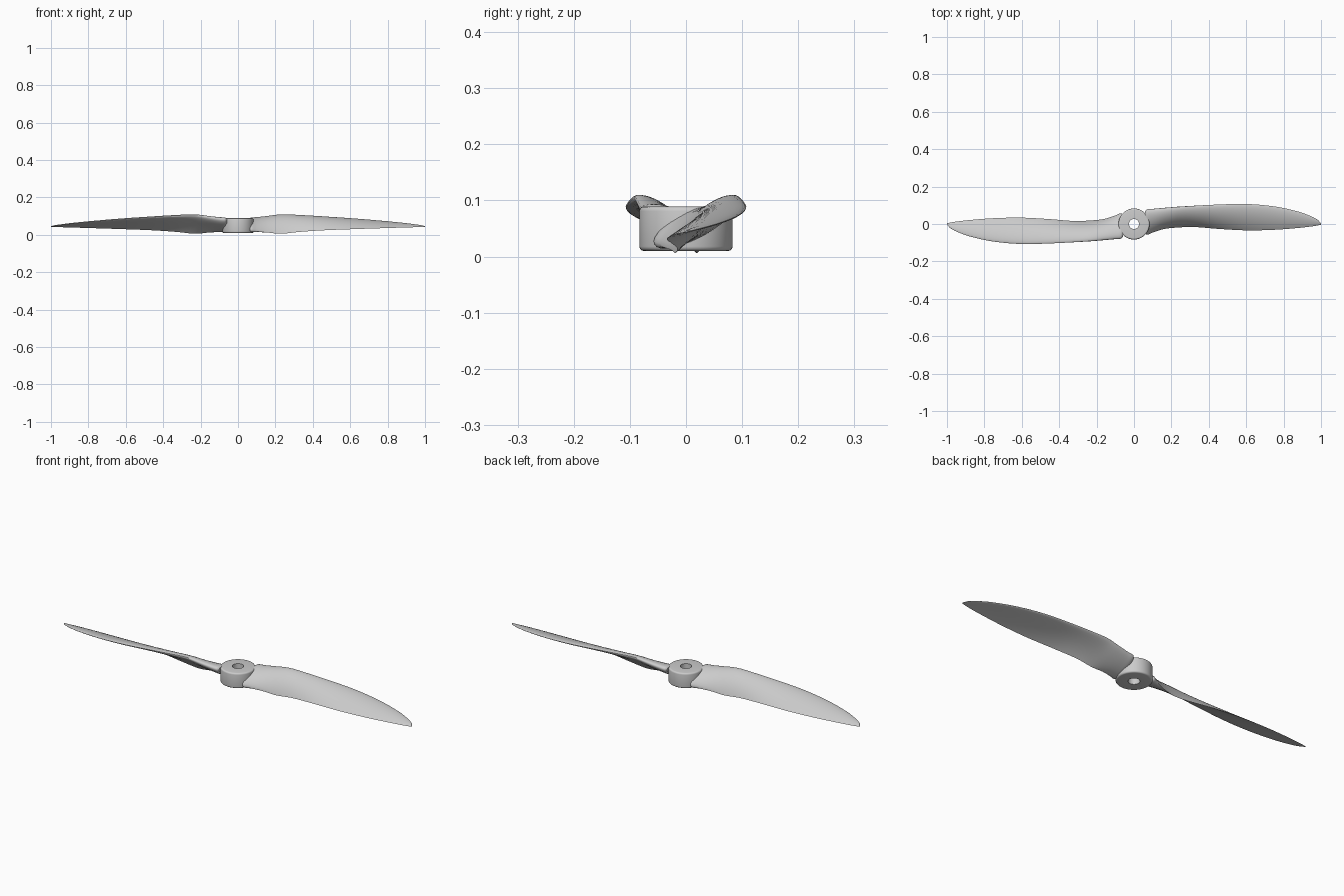
import bpy, bmesh, math
from mathutils import Vector

cube = bpy.data.objects.get("Cube")
if cube:
    bpy.data.objects.remove(cube, do_unlink=True)

grey = bpy.data.materials.new("plain grey")
grey.use_nodes = True
tone = (0.6, 0.6, 0.6, 1)
grey.diffuse_color = tone
grey.node_tree.nodes["Principled BSDF"].inputs["Base Color"].default_value = tone


def finish(bm, name, angle):
    """Turn a bmesh into a shaded object."""
    bmesh.ops.recalc_face_normals(bm, faces=bm.faces)
    mesh = bpy.data.meshes.new(name)
    bm.to_mesh(mesh)
    bm.free()
    mesh.materials.append(grey)
    obj = bpy.data.objects.new(name, mesh)
    bpy.context.collection.objects.link(obj)
    bpy.ops.object.select_all(action='DESELECT')
    obj.select_set(True)
    bpy.context.view_layer.objects.active = obj
    bpy.ops.object.shade_smooth_by_angle(angle=math.radians(angle))
    return obj


def bridge(bm, a, b):
    n = len(a)
    for i in range(n):
        j = (i + 1) % n
        bm.faces.new((a[i], a[j], b[j], b[i]))


def spline(rows, steps):
    """Smooth interpolation through rows of numbers."""
    rows = [Vector(r) for r in rows]
    out = []
    for k in range(len(rows) - 1):
        p, q = rows[k], rows[k + 1]
        before, after = rows[max(k - 1, 0)], rows[min(k + 2, len(rows) - 1)]
        h = q[0] - p[0]
        m0 = (q - before) * (h / (q[0] - before[0]))
        m1 = (after - p) * (h / (after[0] - p[0]))
        for s in range(steps):
            t = s / steps
            out.append(p * (2*t**3 - 3*t**2 + 1) + m0 * (t**3 - 2*t**2 + t)
                       + q * (3*t**2 - 2*t**3) + m1 * (t**3 - t**2))
    return out + [rows[-1]]


# Hub: a ring turned from a rounded rectangular profile
OUTER, BORE, LOW, HIGH, ROUND = 0.083, 0.027, 0.01, 0.089, 0.008
profile = [(BORE, LOW), (BORE, HIGH)]
for cz, start in ((HIGH - ROUND, 90), (LOW + ROUND, 0)):
    for k in range(5):
        a = math.radians(start - k * 22.5)
        profile.append((OUTER - ROUND + ROUND * math.cos(a), cz + ROUND * math.sin(a)))
SIDES = 64
bm = bmesh.new()
rings = []
for s in range(SIDES):
    a = s * math.tau / SIDES
    rings.append([bm.verts.new((r * math.cos(a), r * math.sin(a), z)) for r, z in profile])
for s in range(SIDES):
    bridge(bm, rings[s], rings[(s + 1) % SIDES])
finish(bm, "hub", 40)

# Blade stations: x, leading edge y z, trailing edge y z, thickness, camber
stations = [
    (0.06, 0.070, 0.082, -0.052, 0.028, 0.040, 0.002),
    (0.07, 0.078, 0.085, -0.057, 0.022, 0.050, 0.002),
    (0.10, 0.080, 0.088, -0.045, 0.018, 0.046, 0.004),
    (0.16, 0.085, 0.097, -0.027, 0.012, 0.038, 0.008),
    (0.23, 0.091, 0.107, -0.019, 0.006, 0.031, 0.011),
    (0.32, 0.097, 0.104, -0.016, 0.015, 0.026, 0.011),
    (0.45, 0.104, 0.096, -0.026, 0.024, 0.021, 0.010),
    (0.60, 0.107, 0.086, -0.034, 0.030, 0.018, 0.008),
    (0.75, 0.094, 0.074, -0.031, 0.035, 0.014, 0.006),
    (0.88, 0.066, 0.062, -0.021, 0.039, 0.010, 0.004),
    (0.95, 0.040, 0.054, -0.013, 0.041, 0.007, 0.002),
    (0.985, 0.020, 0.049, -0.007, 0.042, 0.005, 0.001),
    (1.0, 0.003, 0.045, -0.004, 0.043, 0.003, 0),
]
HALF = 14


def section(row):
    """Closed aerofoil loop, blunt near the root and sharp further out."""
    x, ly, lz, ty, tz, thick, camber = row
    lead, trail = Vector((x, ly, lz)), Vector((x, ty, tz))
    chord = trail - lead
    up = Vector((0, chord.z, -chord.y)).normalized()
    e = 0.5 + 0.5 * min(max((x - 0.08) / 0.17, 0), 1)
    peak = 0.5 / (0.5 + e)
    norm = peak**0.5 * (1 - peak)**e
    points = []
    for i in range(2 * HALF):
        a = math.pi * i / HALF
        u = min(max((1 - math.cos(a)) / 2, 0), 1)
        side = 1 if i <= HALF else -1
        h = side * thick / 2 * u**0.5 * (1 - u)**e / norm
        points.append(lead + chord * u + up * (h + camber * 4 * u * (1 - u)))
    return points


# Two blades, half a turn apart
for name, turn in (("left_blade", 1), ("right_blade", -1)):
    bm = bmesh.new()
    loops = [[bm.verts.new((turn * p.x, turn * p.y, p.z)) for p in section(row)]
             for row in spline(stations, 4)]
    for a, b in zip(loops, loops[1:]):
        bridge(bm, a, b)
    bm.faces.new(loops[0])
    bm.faces.new(loops[-1])
    finish(bm, name, 45)
